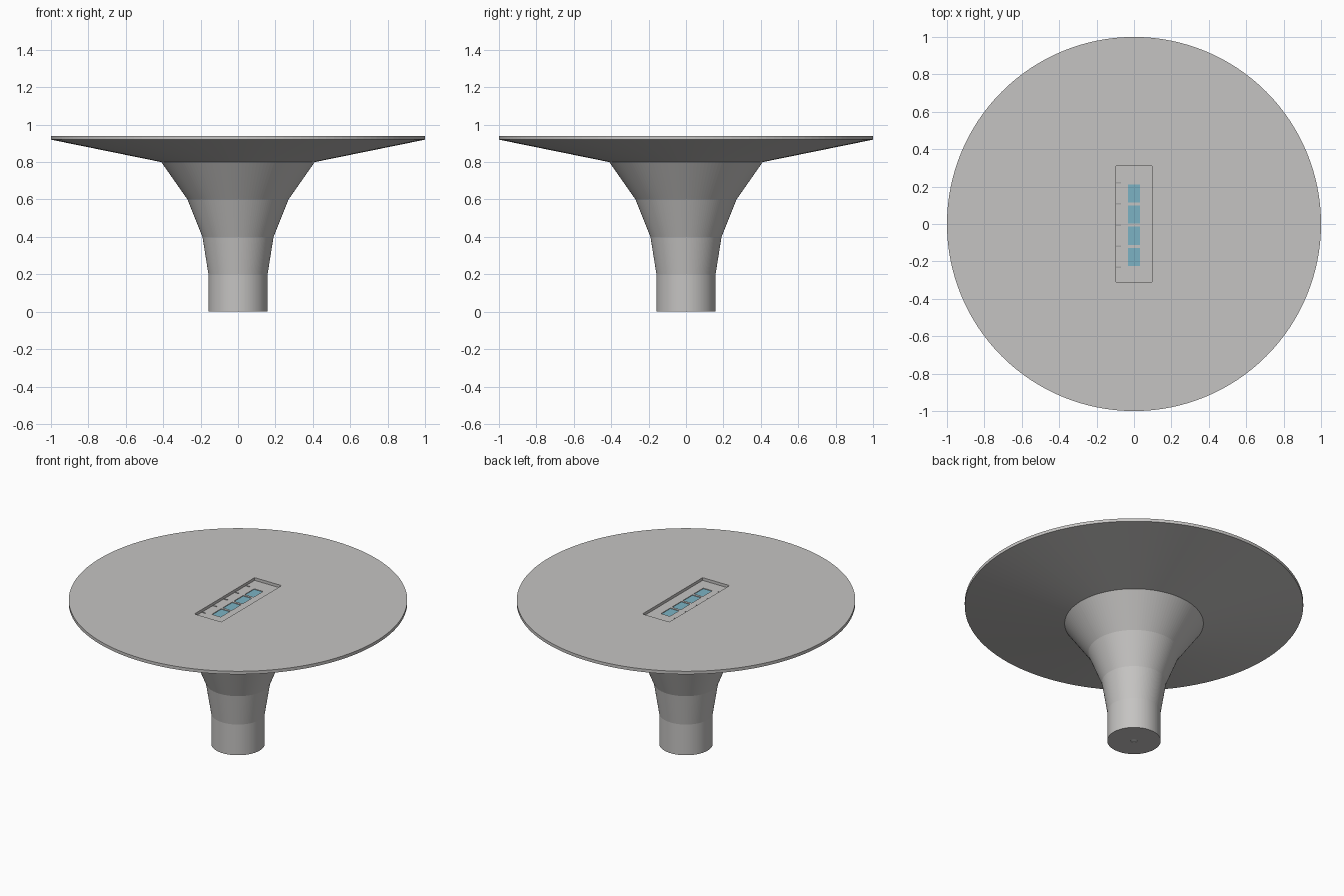
import bpy, bmesh, math
from mathutils import Matrix, Vector

if "Cube" in bpy.data.objects:
    bpy.data.objects.remove(bpy.data.objects["Cube"])

def material(name, rgb):
    m = bpy.data.materials.new(name)
    m.diffuse_color = (*rgb, 1)
    m.use_nodes = True
    m.node_tree.nodes["Principled BSDF"].inputs["Base Color"].default_value = m.diffuse_color
    return m

GREY = material("warm_grey", (0.56, 0.55, 0.54))
BLUE = material("panel_blue", (0.20, 0.45, 0.55))
MARK = material("mark_grey", (0.38, 0.38, 0.38))
PALE = material("pale_grey", (0.75, 0.75, 0.74))

TOP, FLOOR = 0.94, 0.922
SEGMENTS = 128
PITCH, MID_Y = 0.113, -0.006

def finish(name, bm, mat):
    bmesh.ops.recalc_face_normals(bm, faces=bm.faces)
    mesh = bpy.data.meshes.new(name)
    bm.to_mesh(mesh)
    bm.free()
    mesh.materials.append(mat)
    ob = bpy.data.objects.new(name, mesh)
    bpy.context.collection.objects.link(ob)
    return ob

def boxes(name, items, mat):
    """One object from (centre, size) boxes."""
    bm = bmesh.new()
    for centre, size in items:
        bmesh.ops.create_cube(bm, size=1, matrix=Matrix.Translation(centre)
                              @ Matrix.Diagonal(Vector((*size, 1))))
    return finish(name, bm, mat)

# Flared pedestal and round top, turned from one profile
profile = [(0.02, 0.01), (0.02, 0), (0.158, 0), (0.158, 0.2), (0.19, 0.4),
           (0.27, 0.6), (0.41, 0.8), (1.0, 0.92), (1.0, TOP)]
bm = bmesh.new()
rings = [[bm.verts.new((r * math.cos(2 * math.pi * i / SEGMENTS),
                        r * math.sin(2 * math.pi * i / SEGMENTS), z))
          for i in range(SEGMENTS)] for r, z in profile]
for low, high in zip(rings, rings[1:]):
    for i in range(SEGMENTS):
        j = (i + 1) % SEGMENTS
        bm.faces.new((low[i], low[j], high[j], high[i]))
bm.faces.new(rings[0])
bm.faces.new(rings[-1])
table = finish("flared_table", bm, GREY)

# Sunken tray in the top, with four shallower wells in its floor
ys = [MID_Y + PITCH * (k - 1.5) for k in range(4)]
tray = boxes("tray_cutter", [((0, 0, FLOOR + 0.05), (0.194, 0.62, 0.1))], GREY)
wells = boxes("well_cutter", [((0, y, FLOOR), (0.064, 0.097, 0.014)) for y in ys], GREY)
for cutter in (tray, wells):
    mod = table.modifiers.new(cutter.name, "BOOLEAN")
    mod.operation, mod.solver, mod.object = "DIFFERENCE", "EXACT", cutter
    cutter.hide_render = True
    cutter.hide_viewport = True

# Blue panels at the bottom of the wells
boxes("blue_panels", [((0, y, FLOOR - 0.006), (0.064, 0.097, 0.004)) for y in ys], BLUE)

# Small tick marks beside the panels
boxes("tick_marks", [((-0.083, MID_Y + PITCH * (k - 2), FLOOR + 0.001),
                      (0.026, 0.008, 0.004)) for k in range(5)], MARK)

# Pale spot in the cable hole under the foot
bm = bmesh.new()
bmesh.ops.create_cone(bm, cap_ends=True, segments=24, radius1=0.019, radius2=0.019,
                      depth=0.009, matrix=Matrix.Translation((0, 0, 0.0055)))
finish("cable_hole_plug", bm, PALE)
